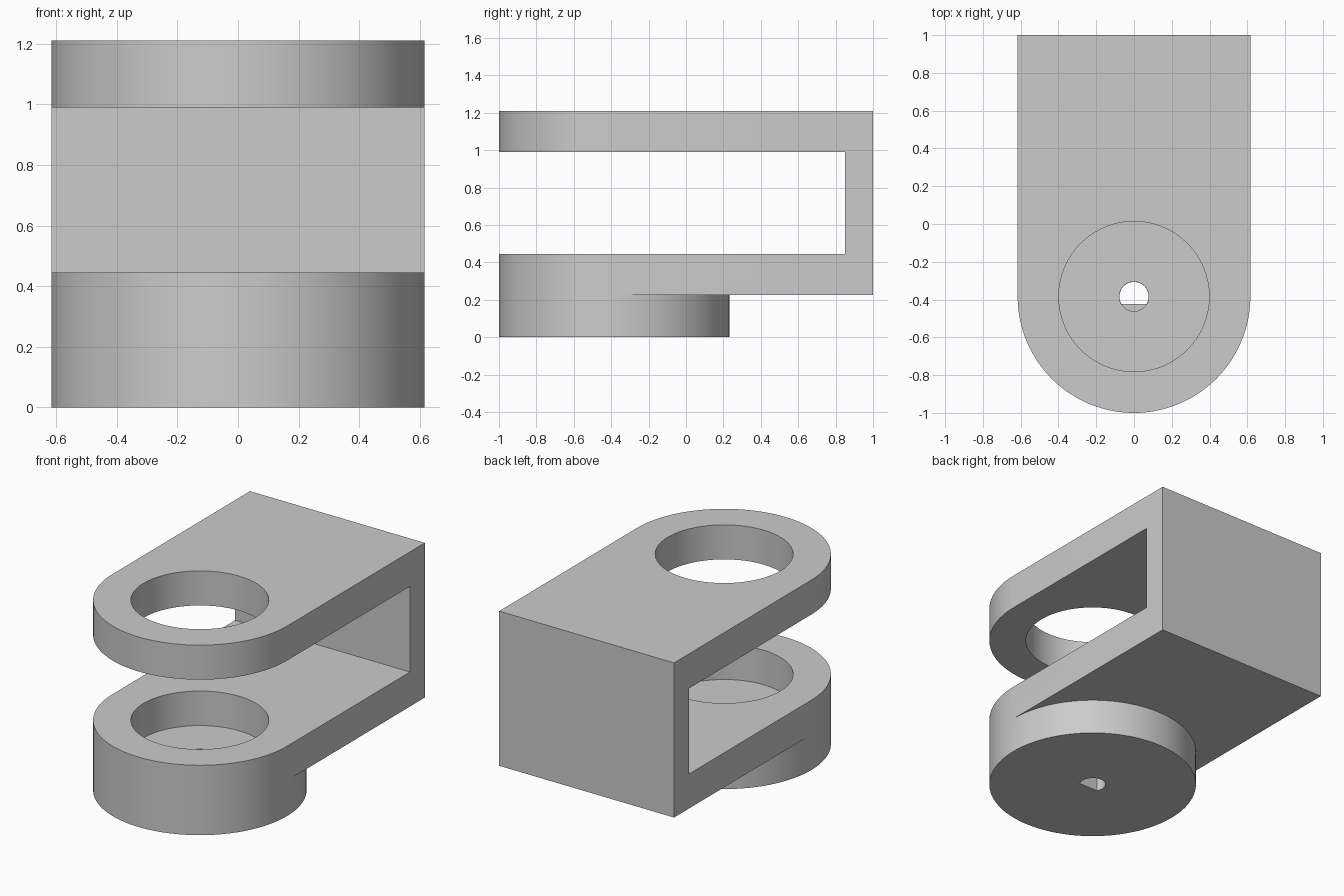
import bpy, bmesh
from math import pi, sin, cos, asin

if "Cube" in bpy.data.objects:
    bpy.data.objects.remove(bpy.data.objects["Cube"], do_unlink=True)

R = 0.616            # rounded end and hub radius
CY = R - 1           # pivot axis position
BASE, LOW, HIGH, TOP = 0.225, 0.445, 0.99, 1.21
SEG = 64

grey = bpy.data.materials.new("plain grey")
grey.use_nodes = True
color = (0.6, 0.6, 0.6, 1)
grey.diffuse_color = color
grey.node_tree.nodes["Principled BSDF"].inputs["Base Color"].default_value = color


def arc(r, start, end, n):
    """Points on an arc about the pivot axis."""
    return [(r * cos(start + (end - start) * i / n),
             CY + r * sin(start + (end - start) * i / n)) for i in range(n + 1)]


def prism(name, outline, z0, z1):
    """Extrude a closed plan outline between two heights."""
    bm = bmesh.new()
    face = bm.faces.new([bm.verts.new((x, y, z0)) for x, y in outline])
    ext = bmesh.ops.extrude_face_region(bm, geom=[face])
    for v in ext["geom"]:
        if isinstance(v, bmesh.types.BMVert):
            v.co.z = z1
    bmesh.ops.recalc_face_normals(bm, faces=bm.faces)
    mesh = bpy.data.meshes.new(name)
    bm.to_mesh(mesh)
    bm.free()
    mesh.materials.append(grey)
    obj = bpy.data.objects.new(name, mesh)
    bpy.context.collection.objects.link(obj)
    return obj


def circle(r):
    return arc(r, 0, 2 * pi, SEG)[:-1]


# Full-height block with a rounded front
bracket = prism("clevis_bracket", arc(R, -pi, 0, SEG) + [(R, 1), (-R, 1)], 0, TOP)

# Slot between arms, relief behind the hub, bearing holes, stepped D bore
flat = asin(-0.04 / 0.077)
cutters = [
    prism("slot_cutter", [(-1, -2), (1, -2), (1, 0.85), (-1, 0.85)], LOW, HIGH),
    prism("relief_cutter", arc(R, 0, pi, SEG) + [(-1, CY), (-1, 2), (1, 2), (1, CY)], -1, BASE),
    prism("bearing_cutter", circle(0.398), BASE, 2),
    prism("bore_cutter", circle(0.078), 0.11, 0.3),
    prism("d_bore_cutter", arc(0.077, flat, pi - flat, SEG), -0.1, 0.2),
]
bpy.context.view_layer.objects.active = bracket
for cutter in cutters:
    cutter.hide_render = True
    mod = bracket.modifiers.new(cutter.name, "BOOLEAN")
    mod.operation = "DIFFERENCE"
    mod.solver = "EXACT"
    mod.object = cutter
    bpy.ops.object.modifier_apply(modifier=mod.name)
    bpy.data.objects.remove(cutter, do_unlink=True)

# Smooth curved walls, crisp rims
bpy.ops.object.select_all(action="DESELECT")
bracket.select_set(True)
bpy.ops.object.shade_smooth_by_angle(angle=pi / 6)
